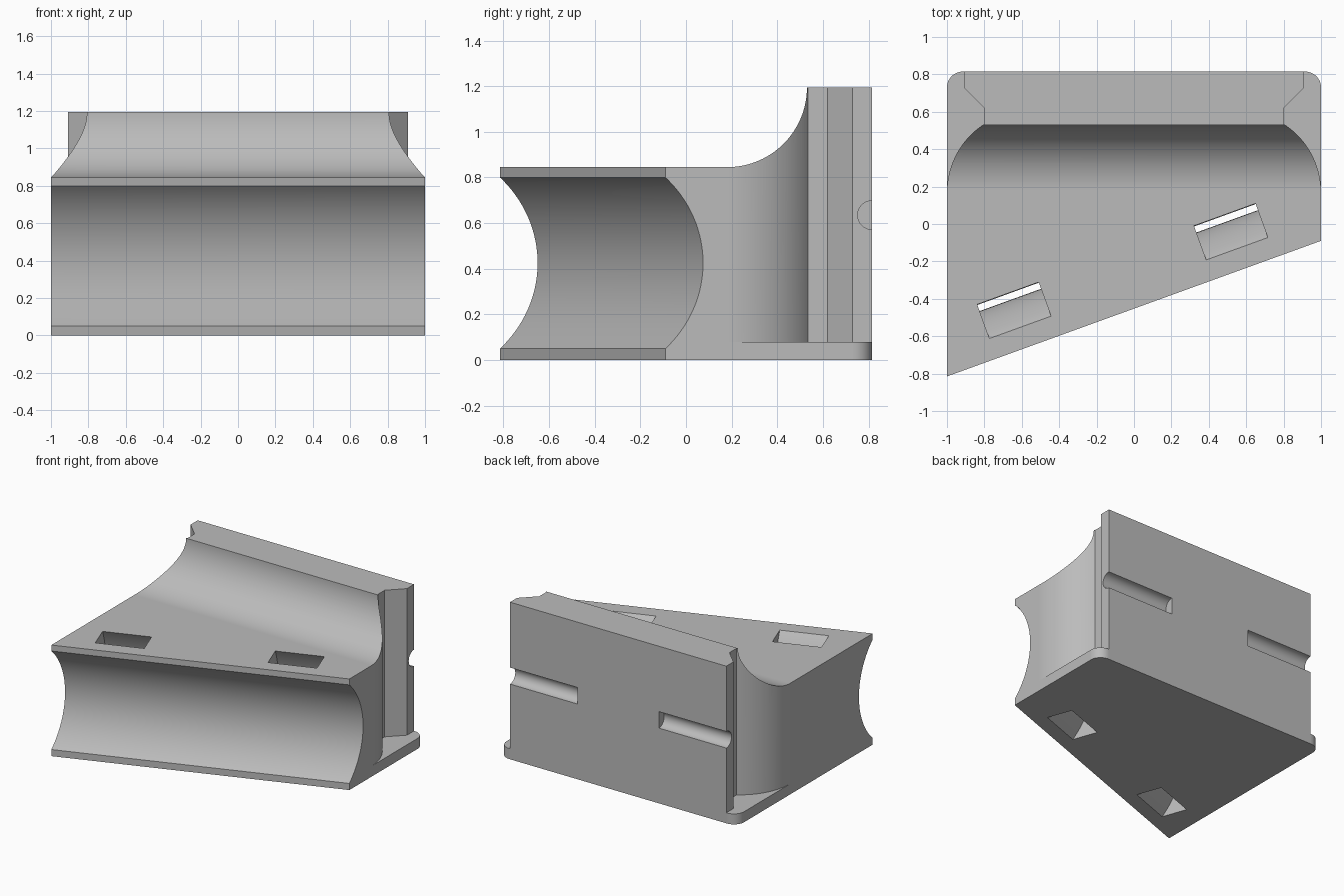
import bpy
import bmesh
import math
from mathutils import Vector

cube = bpy.data.objects.get("Cube")
if cube:
    bpy.data.objects.remove(cube, do_unlink=True)

HEIGHT = 1.195
DECK = 0.845
BACK = 0.815

# Oblique front: direction along it, direction into the body, and its base point
SLANT = math.atan(0.3625)
ALONG = Vector((math.cos(SLANT), math.sin(SLANT), 0))
INWARD = Vector((-math.sin(SLANT), math.cos(SLANT), 0))
FRONT = INWARD * INWARD.dot(Vector((0, -0.4525, 0)))


def upright(a, b, t):
    return Vector((a, b, t))


def sideways(a, b, t):
    return Vector((t, a, b))


def oblique(a, b, t):
    return FRONT + INWARD * a + ALONG * t + Vector((0, 0, b))


def arc(cx, cy, r, start, end, steps=40):
    angles = [math.radians(start + (end - start) * i / steps) for i in range(steps + 1)]
    return [(cx + r * math.cos(a), cy + r * math.sin(a)) for a in angles]


def prism(name, outline, low, high, place):
    bm = bmesh.new()
    rings = [[bm.verts.new(place(a, b, t)) for a, b in outline] for t in (low, high)]
    bm.faces.new(rings[0])
    bm.faces.new(rings[1])
    n = len(outline)
    for i in range(n):
        j = (i + 1) % n
        bm.faces.new((rings[0][i], rings[0][j], rings[1][j], rings[1][i]))
    bmesh.ops.recalc_face_normals(bm, faces=bm.faces)
    mesh = bpy.data.meshes.new(name)
    bm.to_mesh(mesh)
    bm.free()
    obj = bpy.data.objects.new(name, mesh)
    bpy.context.collection.objects.link(obj)
    return obj


def activate(obj):
    bpy.ops.object.select_all(action='DESELECT')
    obj.select_set(True)
    bpy.context.view_layer.objects.active = obj


def cut(body, cutter):
    cutter.hide_render = True
    mod = body.modifiers.new("cut", 'BOOLEAN')
    mod.operation = 'DIFFERENCE'
    mod.solver = 'EXACT'
    mod.object = cutter
    activate(body)
    bpy.ops.object.modifier_apply(modifier=mod.name)
    bpy.data.objects.remove(cutter, do_unlink=True)


# Solid wedge with rounded back corners
R = 0.085
plan = [(-1, -0.815), (1, -0.09)]
plan += arc(1 - R, BACK - R, R, 0, 90, 12)
plan += arc(R - 1, BACK - R, R, 90, 180, 12)
body = prism("wedge_bracket", plan, 0, HEIGHT, upright)

# Deck with a fillet sweeping up to the back wall
deck = arc(0.18, HEIGHT, 0.35, -90, 0) + [(0.53, 1.5), (-1.5, 1.5), (-1.5, DECK)]
cut(body, prism("deck_cutter", deck, -1.2, 1.2, sideways))

# Curved side recesses standing on a thin base
SIDE_R = 0.433
recess = [(1.2, 0.17)] + arc(1 - SIDE_R, 0.17, SIDE_R, 0, 57.4, 30)
recess += [(0.8, 0.62), (0.91, 0.73), (0.91, 1), (1.2, 1)]
for side in (-1, 1):
    outline = [(side * x, y) for x, y in recess]
    cut(body, prism("recess_cutter", outline, 0.08, 1.5, upright))

# Round channel along the oblique front
AXIS = (-0.376, 0.425)
channel = arc(*AXIS, 0.531, 1.5, 361.5, 120)[:-1]
cut(body, prism("channel_cutter", channel, -2, 2, oblique))

# Curved strap slots running behind the channel
slot = arc(*AXIS, 0.645, -55, 55) + arc(*AXIS, 0.802, 55, -55)
for start in (-0.935, 0.298):
    cut(body, prism("slot_cutter", slot, start, start + 0.35, oblique))

# Half-round grooves in the back wall
groove = arc(BACK, 0.635, 0.063, 3, 363, 40)[:-1]
for side in (-1, 1):
    low, high = sorted((side * 0.343, side * 1.2))
    cut(body, prism("groove_cutter", groove, low, high, sideways))

# Single grey finish
grey = bpy.data.materials.new("plain_grey")
grey.use_nodes = True
colour = (0.5, 0.5, 0.5, 1)
grey.diffuse_color = colour
grey.node_tree.nodes["Principled BSDF"].inputs["Base Color"].default_value = colour
body.data.materials.clear()
body.data.materials.append(grey)

# Smooth curves, flat planes
activate(body)
bpy.ops.object.shade_smooth_by_angle(angle=math.radians(25))
for face in body.data.polygons:
    face.material_index = 0
    if max(abs(c) for c in face.normal) > 0.99999:
        face.use_smooth = False
